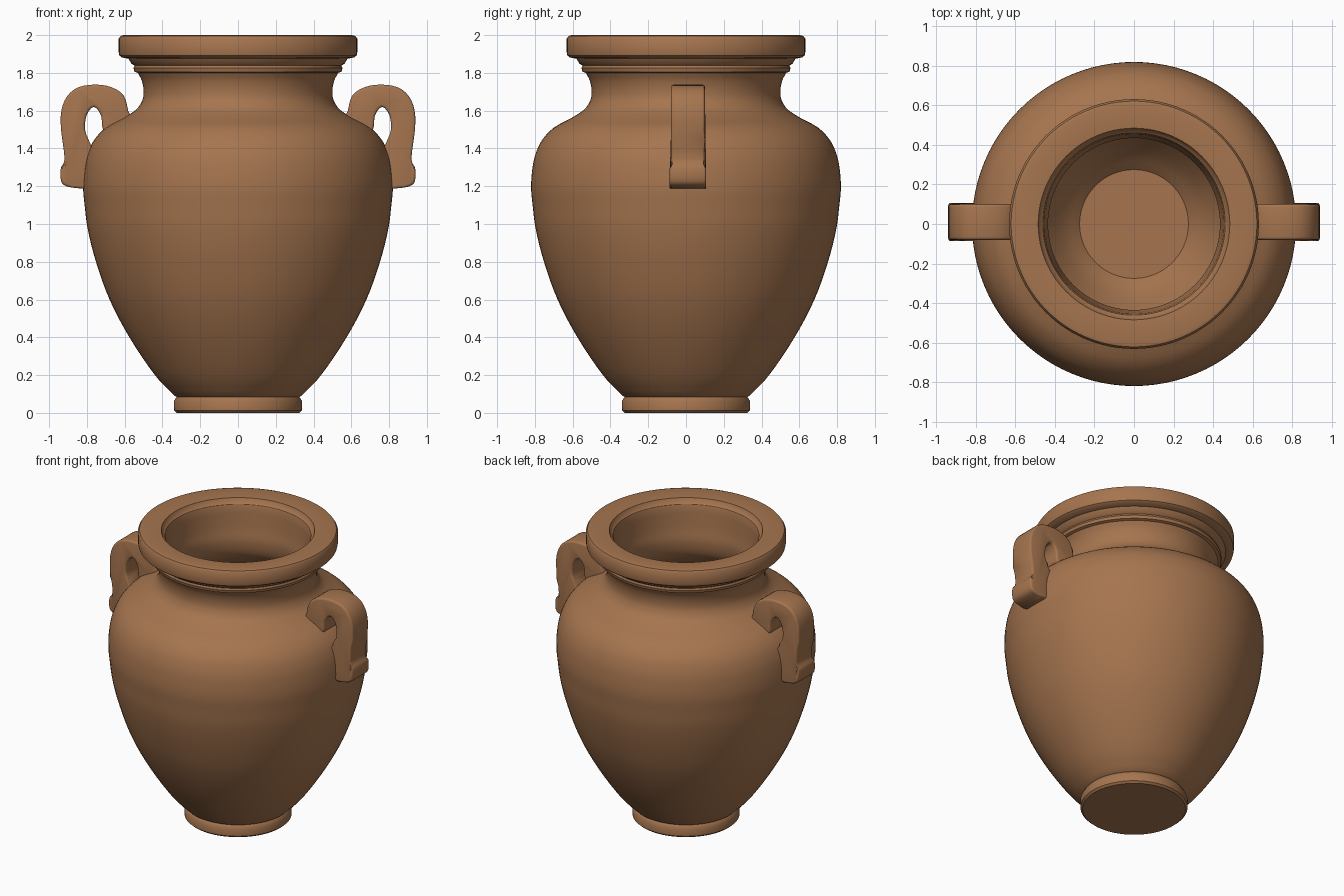
import bpy, bmesh, math
from mathutils import Vector

if "Cube" in bpy.data.objects:
    bpy.data.objects.remove(bpy.data.objects["Cube"])

clay = bpy.data.materials.new("terracotta clay")
clay.diffuse_color = (0.38, 0.178, 0.078, 1)
clay.use_nodes = True
clay.node_tree.nodes["Principled BSDF"].inputs["Base Color"].default_value = clay.diffuse_color


def finish(bm, name, angle):
    bmesh.ops.recalc_face_normals(bm, faces=bm.faces)
    mesh = bpy.data.meshes.new(name)
    bm.to_mesh(mesh)
    bm.free()
    mesh.materials.append(clay)
    obj = bpy.data.objects.new(name, mesh)
    bpy.context.collection.objects.link(obj)
    bpy.ops.object.select_all(action='DESELECT')
    obj.select_set(True)
    bpy.context.view_layer.objects.active = obj
    bpy.ops.object.shade_smooth_by_angle(angle=math.radians(angle))
    return obj


def smooth_path(pts, steps=4):
    # Catmull-Rom curve through an open list of 2D points
    p = [Vector(q) for q in pts]
    p = [p[0] * 2 - p[1]] + p + [p[-1] * 2 - p[-2]]
    out = []
    for i in range(1, len(p) - 2):
        a, b, c, d = p[i - 1:i + 3]
        for s in range(steps):
            t = s / steps
            out.append(0.5 * (2 * b + (c - a) * t + (2 * a - 5 * b + 4 * c - d) * t * t
                              + (3 * b - a - 3 * c + d) * t ** 3))
    return out + [p[-2]]


def lathe(profile, name, segments=96):
    bm = bmesh.new()
    rings = []
    for r, z in profile:
        if r < 1e-5:
            rings.append([bm.verts.new((0, 0, z))] * segments)
        else:
            rings.append([bm.verts.new((r * math.cos(2 * math.pi * k / segments),
                                        r * math.sin(2 * math.pi * k / segments), z))
                          for k in range(segments)])
    for low, high in zip(rings, rings[1:]):
        for k in range(segments):
            n = (k + 1) % segments
            quad = list(dict.fromkeys((low[k], low[n], high[n], high[k])))
            bm.faces.new(quad)
    return finish(bm, name, 35)


# Vessel: foot, swelling body, neck, heavy rim and hollow inside in one profile
foot = [(0, 0), (0.325, 0), (0.338, 0.012), (0.34, 0.06), (0.33, 0.078), (0.325, 0.085)]
body = smooth_path([(0.338, 0.092), (0.44, 0.2), (0.575, 0.4), (0.68, 0.6), (0.752, 0.8),
                    (0.795, 0.97), (0.812, 1.1), (0.82, 1.19), (0.815, 1.28), (0.80, 1.36),
                    (0.765, 1.44), (0.70, 1.51), (0.60, 1.565), (0.535, 1.61),
                    (0.505, 1.66), (0.50, 1.71), (0.51, 1.76), (0.53, 1.80)])
rim = [(0.548, 1.806), (0.553, 1.825), (0.548, 1.838), (0.565, 1.85), (0.58, 1.875),
       (0.615, 1.882), (0.628, 1.892), (0.632, 1.91), (0.632, 1.98), (0.622, 1.995),
       (0.605, 2.0), (0.485, 1.99), (0.475, 1.965), (0.462, 1.955)]
inside = smooth_path([(0.455, 1.93), (0.445, 1.8), (0.435, 1.7), (0.46, 1.6), (0.54, 1.52),
                      (0.65, 1.45), (0.72, 1.35), (0.745, 1.2), (0.72, 0.97), (0.68, 0.8),
                      (0.605, 0.6), (0.50, 0.4), (0.37, 0.2), (0.275, 0.1)])
lathe(foot + body + rim + inside + [(0, 0.1)], "vessel")

# Handles: strap loop outline from the shoulder over to the flared lower lug
outer = smooth_path([(0.58, 1.595), (0.605, 1.68), (0.67, 1.724), (0.755, 1.738), (0.845, 1.724),
                     (0.905, 1.676), (0.935, 1.6), (0.937, 1.5), (0.918, 1.345),
                     (0.938, 1.295), (0.936, 1.225), (0.90, 1.197), (0.82, 1.187)], 3)
inner = smooth_path([(0.775, 1.21), (0.76, 1.36), (0.782, 1.425), (0.81, 1.5), (0.80, 1.58),
                     (0.762, 1.62), (0.725, 1.575), (0.715, 1.5), (0.665, 1.475),
                     (0.56, 1.555)], 3)


def handle(side, name):
    bm = bmesh.new()
    verts = [bm.verts.new((side * x, -0.08, z)) for x, z in outer + inner]
    face = bm.faces.new(verts)
    moved = bmesh.ops.extrude_face_region(bm, geom=[face])["geom"]
    for v in moved:
        if isinstance(v, bmesh.types.BMVert):
            v.co.y = 0.1
    for v in bm.verts:  # lug is a little wider than the strap
        if v.co.z < 1.31:
            v.co.y = 0.01 + (v.co.y - 0.01) * 1.08
    caps = [e for e in bm.edges if abs(e.verts[0].co.y - e.verts[1].co.y) < 0.05]
    bmesh.ops.bevel(bm, geom=caps, offset=0.014, segments=3, profile=0.5, affect='EDGES')
    return finish(bm, name, 50)


handle(1, "right_handle")
handle(-1, "left_handle")
